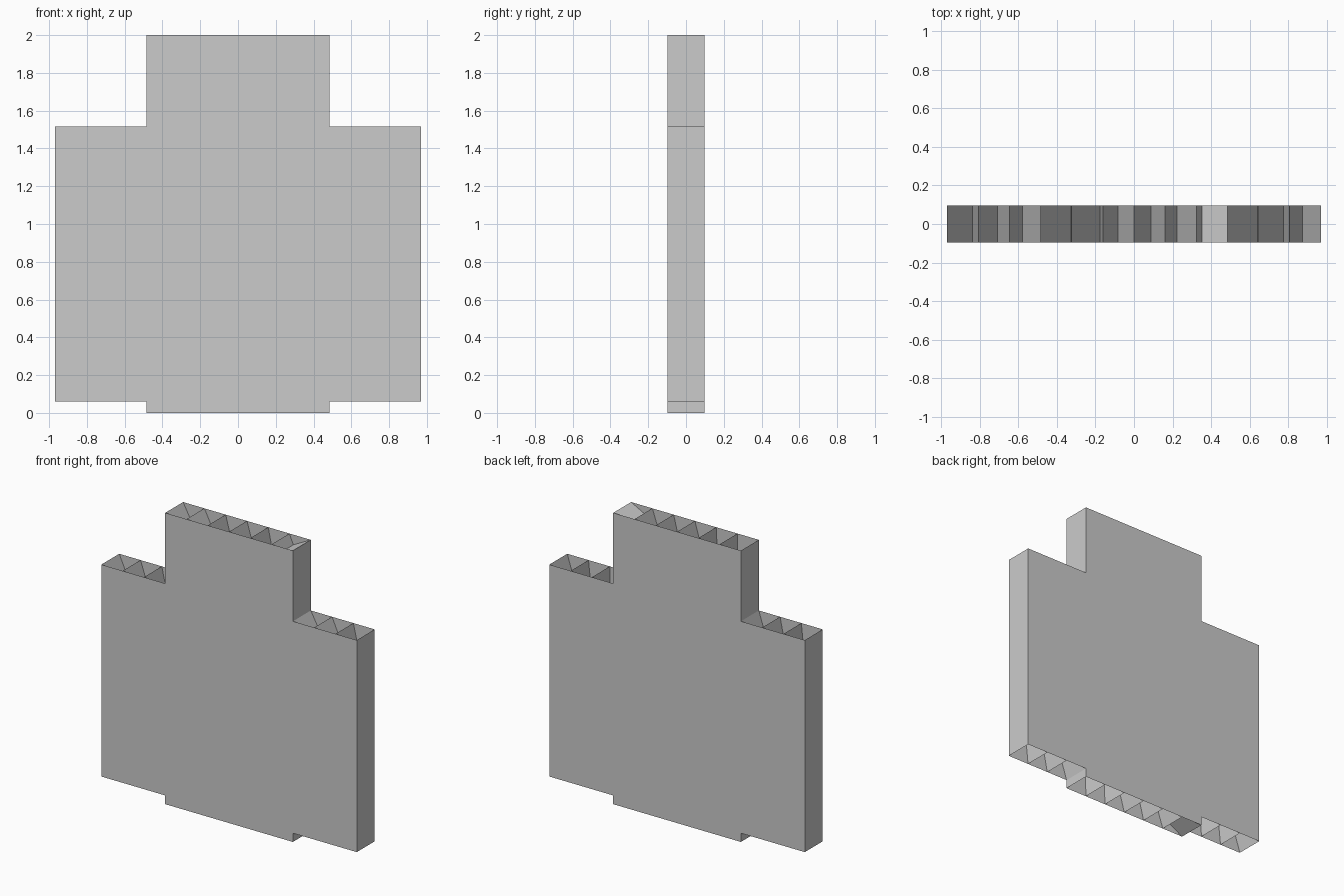
import bpy

if "Cube" in bpy.data.objects:
    bpy.data.objects.remove(bpy.data.objects["Cube"])

T = 0.097          # half thickness
W, C = 0.97, 0.485  # half widths of the wide and the centre part
ZS, ZT, ZB = 1.515, 2.0, 0.06  # shoulder, top, lower step heights
PITCH = W / 6


def make(name, verts, faces):
    me = bpy.data.meshes.new(name)
    me.from_pydata(verts, [], faces)
    ob = bpy.data.objects.new(name, me)
    bpy.context.collection.objects.link(ob)
    return ob


def strips(name, segments):
    """Walls across the thickness, one per (x, z)-(x, z) segment."""
    verts, faces = [], []
    for (x0, z0), (x1, z1) in segments:
        n = len(verts)
        verts += [(x0, -T, z0), (x1, -T, z1), (x1, T, z1), (x0, T, z0)]
        faces.append((n, n + 1, n + 2, n + 3))
    return make(name, verts, faces)


# Front and back sheets
outline = [(-C, 0), (C, 0), (C, ZB), (W, ZB), (W, ZS), (C, ZS),
           (C, ZT), (-C, ZT), (-C, ZS), (-W, ZS), (-W, ZB), (-C, ZB)]
order = tuple(range(len(outline)))
make("front_sheet", [(x, -T, z) for x, z in outline], [order])
make("back_sheet", [(x, T, z) for x, z in outline], [order[::-1]])

# Closed vertical edges
sides = []
for s in (-1, 1):
    for x, lo, hi in ((W, ZB, ZS), (C, ZS, ZT), (C, 0, ZB)):
        a, b = (s * x, lo), (s * x, hi)
        sides.append((a, b) if s > 0 else (b, a))
strips("side_edges", sides)

# Slanted ribs inside the open top and bottom: one valley per cell
apex = [-0.838, -0.708, -0.58, -0.326, -0.176, -0.083,
        0.088, 0.223, 0.352, 0.642, 0.777, 0.876]
top, bottom = [], []
for i, ax in enumerate(apex):
    x0, x1 = -W + i * PITCH, -W + (i + 1) * PITCH
    centre = 3 <= i < 9
    zt, zb = (ZT, 0) if centre else (ZS, ZB)
    depth = 0.07 if i == 8 else 0.29
    top += [((x0, zt), (ax, zt - depth)), ((ax, zt - depth), (x1, zt))]
    # the bottom repeats the top turned by half a turn
    bottom += [((-x0, zb), (-ax, zb + depth)), ((-ax, zb + depth), (-x1, zb))]
strips("top_ribs", top)
strips("bottom_ribs", bottom)
